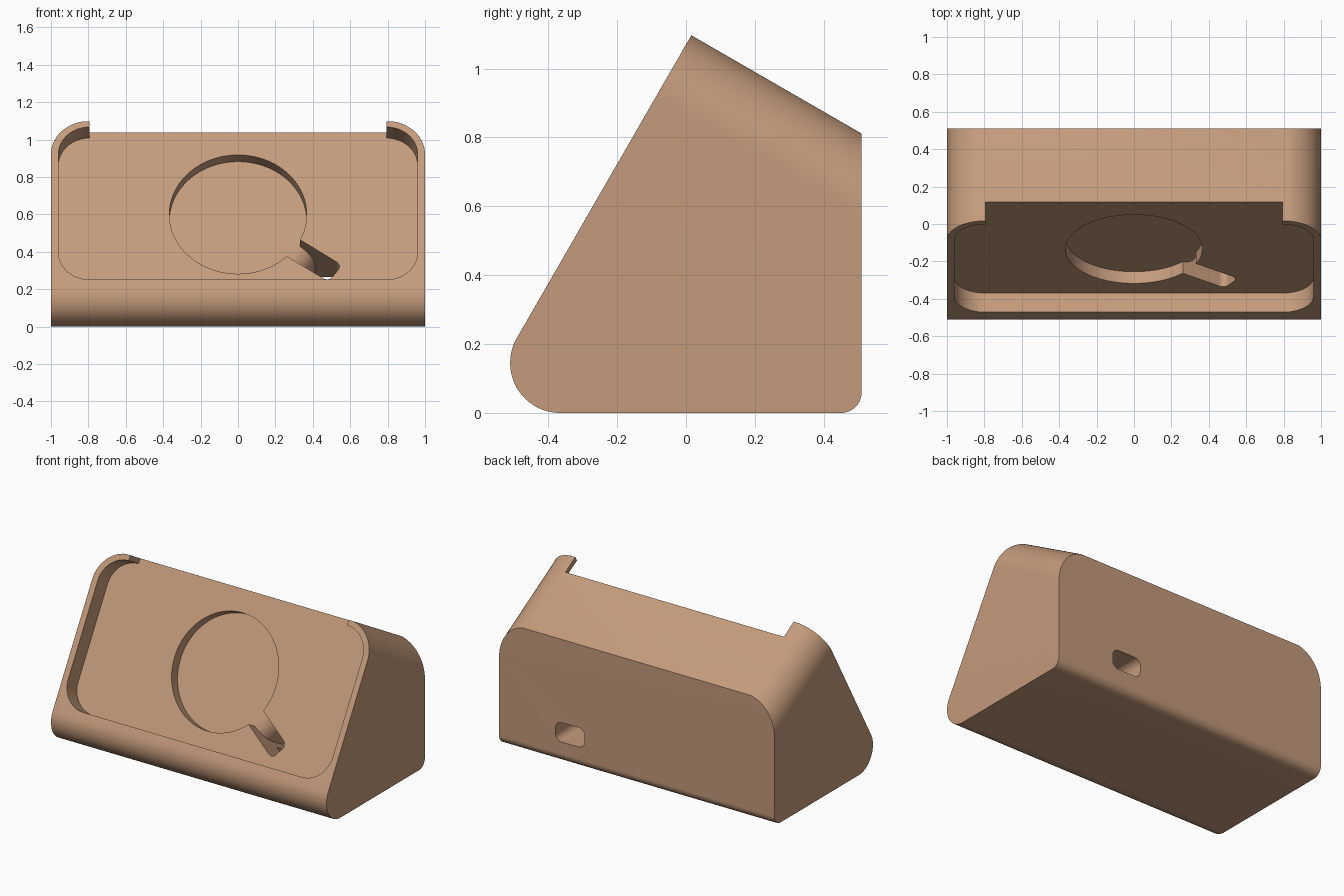
import bpy, bmesh, math
from mathutils import Vector, Matrix

if "Cube" in bpy.data.objects:
    bpy.data.objects.remove(bpy.data.objects["Cube"])


def rounded(points, steps=14):
    """Polygon from (x, y, radius) corners, with an arc at every rounded corner."""
    out, n = [], len(points)
    for i, (x, y, r) in enumerate(points):
        p = Vector((x, y))
        if r == 0:
            out.append(p)
            continue
        a = (Vector(points[i - 1][:2]) - p).normalized()
        b = (Vector(points[(i + 1) % n][:2]) - p).normalized()
        half = a.angle(b) / 2
        c = p + (a + b).normalized() * r / math.sin(half)
        s = p + a * r / math.tan(half) - c
        e = p + b * r / math.tan(half) - c
        total = s.angle_signed(e)          # clockwise positive
        for k in range(steps + 1):
            t = -total * k / steps
            out.append(c + Matrix.Rotation(t, 2) @ s)
    return out


def rect(x0, x1, y0, y1, r):
    return rounded([(x0, y0, r), (x1, y0, r), (x1, y1, r), (x0, y1, r)])


def prism(name, pts, frame, h0, h1):
    """Extrude a 2D outline from h0 to h1 along the third axis of a frame."""
    bm = bmesh.new()
    low = [bm.verts.new(frame @ Vector((p.x, p.y, h0))) for p in pts]
    high = [bm.verts.new(frame @ Vector((p.x, p.y, h1))) for p in pts]
    bm.faces.new(low)
    bm.faces.new(high)
    for i in range(len(pts)):
        j = (i + 1) % len(pts)
        bm.faces.new((low[i], low[j], high[j], high[i]))
    bmesh.ops.recalc_face_normals(bm, faces=bm.faces)
    me = bpy.data.meshes.new(name)
    bm.to_mesh(me)
    bm.free()
    ob = bpy.data.objects.new(name, me)
    bpy.context.collection.objects.link(ob)
    return ob


def boolean(target, tool, op='DIFFERENCE'):
    m = target.modifiers.new("cut", 'BOOLEAN')
    m.operation, m.solver, m.object = op, 'EXACT', tool
    bpy.context.view_layer.objects.active = target
    bpy.ops.object.modifier_apply(modifier=m.name)
    bpy.data.objects.remove(tool)


def make_frame(a, b, c, origin=(0, 0, 0)):
    m = Matrix((a, b, c)).transposed().to_4x4()
    m.translation = origin
    return m


S, C = math.sin(math.radians(60)), 0.5
side = make_frame((0, 1, 0), (0, 0, 1), (1, 0, 0))                  # y, z -> along x
face = make_frame((1, 0, 0), (0, C, S), (0, -S, C), (0, -0.134, 0.6))  # on recess floor
back = make_frame((1, 0, 0), (0, 0, 1), (0, 1, 0))                  # x, z -> along y

# Wedge body with rounded upper side edges
body = prism("stand_body", rounded([(-0.6166, 0, 0.145), (0.51, 0, 0.06),
                                    (0.51, 0.811, 0), (0.0155, 1.0965, 0)], 24), side, -1, 1)
boolean(body, prism("corner_clip", rounded([(-1, -3, 0), (1, -3, 0), (1, 0.5075, 0.205),
                                            (-1, 0.5075, 0.205)], 20), face, -3, 1), 'INTERSECT')

# Rounded recess in the sloped face, open at the top between the two lips
boolean(body, prism("recess", rect(-0.96, 0.96, -0.471, 0.471, 0.167), face, 0, 0.4))
boolean(body, prism("top_notch", rounded([(-0.793, 0.2, 0), (0.793, 0.2, 0),
                                          (0.793, 0.8, 0), (-0.793, 0.8, 0)]), face, 0, 0.4))

# Round charger pocket
circle = [Vector((0.367 * math.cos(k * math.tau / 96), 0.367 * math.sin(k * math.tau / 96)))
          for k in range(96)]
boolean(body, prism("round_pocket", circle, face, -0.072, 0.05))

# Cable slot that bends down from the pocket into the body
slot_frame = face @ Matrix.Rotation(math.radians(-35), 4, 'Z')
bend_frame = slot_frame @ make_frame((1, 0, 0), (0, 0, 1), (0, 1, 0))
slot = prism("cable_slot", rect(0.25, 0.635, -0.062, 0.062, 0.035), slot_frame, -0.4, 0.05)
boolean(slot, prism("slot_bend", rounded([(0.2, 0.06, 0), (0.2, -0.072, 0), (0.46, -0.072, 0.11),
                                          (0.46, -0.31, 0), (0.7, -0.31, 0), (0.7, 0.06, 0)]),
                    bend_frame, -0.2, 0.2), 'INTERSECT')
boolean(body, slot)

# Cable exit through the back
boolean(body, prism("cable_exit", rect(0.38, 0.59, 0.138, 0.266, 0.045), back, -0.14, 0.7))

# Single tan colour
mat = bpy.data.materials.new("tan")
mat.diffuse_color = (0.55, 0.325, 0.2, 1)
mat.use_nodes = True
mat.node_tree.nodes["Principled BSDF"].inputs["Base Color"].default_value = mat.diffuse_color
body.data.materials.clear()
body.data.materials.append(mat)
for p in body.data.polygons:
    p.material_index = 0

bpy.ops.object.select_all(action='DESELECT')
body.select_set(True)
bpy.context.view_layer.objects.active = body
bpy.ops.object.shade_smooth_by_angle(angle=math.radians(30))
